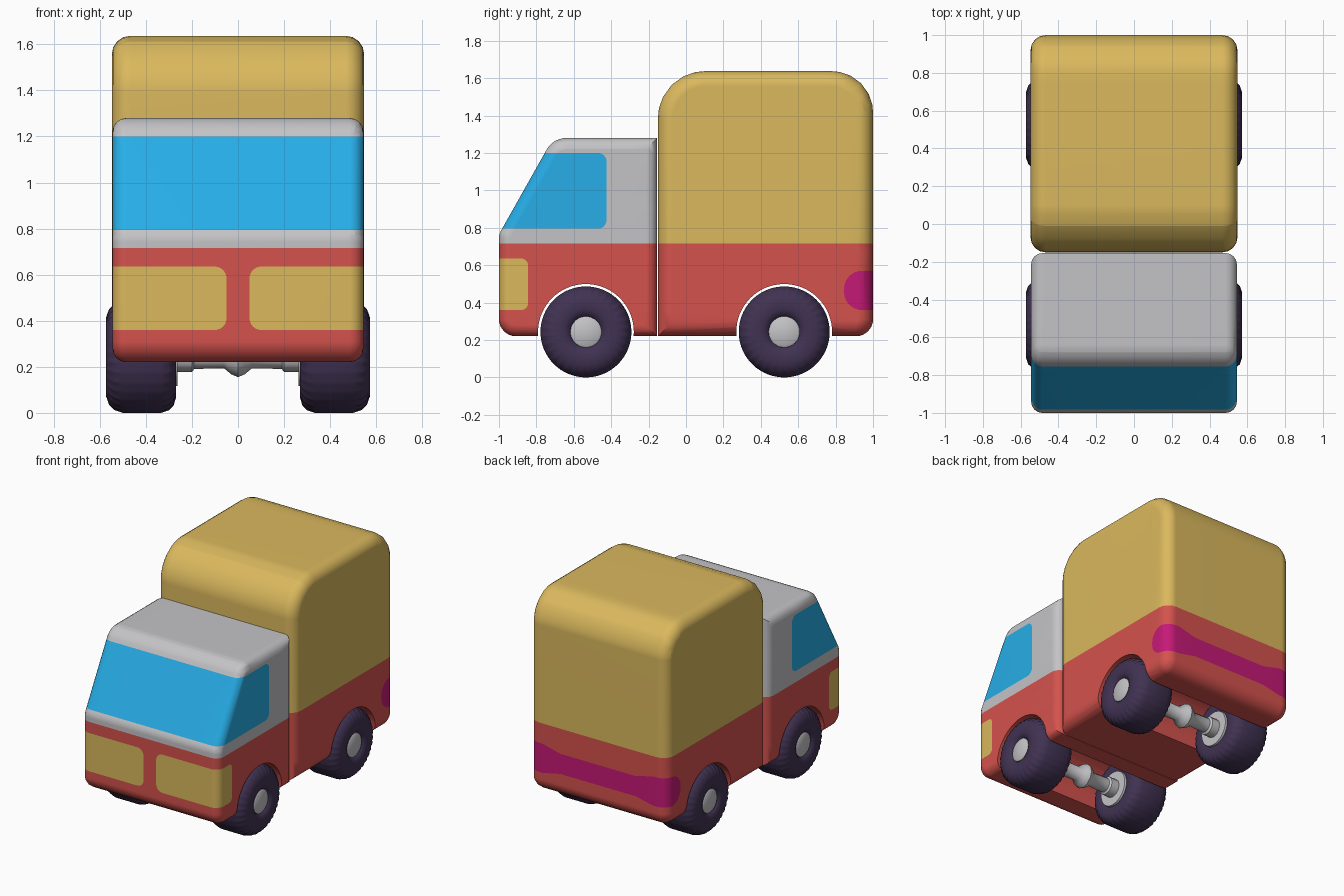
import bpy, bmesh, math
from mathutils import Vector

if "Cube" in bpy.data.objects:
    bpy.data.objects.remove(bpy.data.objects["Cube"])


def material(name, rgb):
    m = bpy.data.materials.new(name)
    m.diffuse_color = (*rgb, 1)
    m.use_nodes = True
    m.node_tree.nodes["Principled BSDF"].inputs["Base Color"].default_value = m.diffuse_color
    return m


RED = material("red paint", (0.66, 0.085, 0.075))
YELLOW = material("yellow paint", (0.70, 0.48, 0.11))
GREY = material("light grey", (0.55, 0.55, 0.57))
BLUE = material("window blue", (0.02, 0.42, 0.80))
PINK = material("tail light pink", (0.56, 0.01, 0.18))
RUBBER = material("dark purple rubber", (0.052, 0.032, 0.085))


def finish(name, bm, mats, angle=40):
    bmesh.ops.recalc_face_normals(bm, faces=bm.faces[:])
    me = bpy.data.meshes.new(name)
    bm.to_mesh(me)
    bm.free()
    ob = bpy.data.objects.new(name, me)
    bpy.context.collection.objects.link(ob)
    for m in mats:
        me.materials.append(m)
    bpy.ops.object.select_all(action='DESELECT')
    ob.select_set(True)
    bpy.context.view_layer.objects.active = ob
    bpy.ops.object.shade_smooth_by_angle(angle=math.radians(angle))
    return ob


def rounded(corners, n=6):
    """Polygon from (a, b, radius) corners, with each corner turned into an arc."""
    out = []
    for i, (a, b, r) in enumerate(corners):
        p = Vector((a, b))
        if r == 0:
            out.append(p)
            continue
        d1 = (Vector(corners[i - 1][:2]) - p).normalized()
        d2 = (Vector(corners[(i + 1) % len(corners)][:2]) - p).normalized()
        half = d1.angle(d2) / 2
        c = p + (d1 + d2).normalized() * r / math.sin(half)
        t = r / math.tan(half)
        v0, v1 = p + d1 * t - c, p + d2 * t - c
        out += [c + v0.lerp(v1, k / n).normalized() * r for k in range(n + 1)]
    return out


def planes(poly, axis):
    """Outward planes of a convex polygon in yz (axis 'x') or xz (axis 'y')."""
    to3 = (lambda v: Vector((0, v[0], v[1]))) if axis == 'x' else (lambda v: Vector((v[0], 0, v[1])))
    mid = sum(poly, Vector((0, 0))) / len(poly)
    res = []
    for p, q in zip(poly, poly[1:] + poly[:1]):
        d = q - p
        nrm = Vector((d.y, -d.x)).normalized()
        if nrm.dot(mid - p) > 0:
            nrm = -nrm
        res.append((to3(p), to3(nrm)))
    return res


def paint(bm, cuts, index):
    """Cut the faces along the planes and colour the part inside all of them."""
    inside = bm.faces[:]
    for co, no in cuts:
        edges = list({e for f in inside for e in f.edges})
        verts = list({v for f in inside for v in f.verts})
        bmesh.ops.bisect_plane(bm, geom=verts + edges + inside, dist=1e-5, plane_co=co, plane_no=no)
        near = {f for v in verts if v.is_valid for f in v.link_faces}
        near |= {f for f in inside if f.is_valid}
        old = set(inside)
        # new faces come from splitting the inside set: keep those tagged below
        inside = [f for f in bm.faces if (f in old or f[tag(bm)] == 1)
                  and (f.calc_center_median() - co).dot(no) < 0]
        for f in bm.faces:
            f[tag(bm)] = 0
        for f in inside:
            f[tag(bm)] = 1
    for f in inside:
        f.material_index = index
    for f in bm.faces:
        f[tag(bm)] = 1


def tag(bm):
    return bm.faces.layers.int["inside"]


def body(corners, half_width, bevel):
    """Side profile extruded across x with rounded flanks."""
    bm = bmesh.new()
    poly = rounded(corners)
    f = bm.faces.new([bm.verts.new((-half_width, p.x, p.y)) for p in poly])
    ext = bmesh.ops.extrude_face_region(bm, geom=[f], use_keep_orig=True)
    bmesh.ops.translate(bm, vec=(2 * half_width, 0, 0),
                        verts=[g for g in ext["geom"] if isinstance(g, bmesh.types.BMVert)])
    bmesh.ops.recalc_face_normals(bm, faces=bm.faces[:])
    rim = [e for e in bm.edges if abs(e.verts[0].co.x - e.verts[1].co.x) < 1e-6]
    bmesh.ops.bevel(bm, geom=rim, offset=bevel, segments=4, profile=0.5,
                    affect='EDGES', clamp_overlap=False)
    layer = bm.faces.layers.int.new("inside")
    for f in bm.faces:
        f[layer] = 1
    return bm


def revolve(name, profile, mat, sx, cy, segs=64, notch=()):
    """Spin an (x, radius) profile round the axle line; notched rings get a tread."""
    bm = bmesh.new()
    rings = []
    for i, (x, r) in enumerate(profile):
        ring = []
        for k in range(segs):
            a = 2 * math.pi * k / segs
            rr = r - (0.008 if i in notch and k % 3 == 0 else 0)
            ring.append(bm.verts.new((sx * x, cy + rr * math.cos(a), AXLE_Z + rr * math.sin(a))))
        rings.append(ring)
    for r0, r1 in zip(rings, rings[1:]):
        for k in range(segs):
            j = (k + 1) % segs
            bm.faces.new((r0[k], r0[j], r1[j], r1[k]))
    bmesh.ops.remove_doubles(bm, verts=bm.verts[:], dist=1e-5)
    return finish(name, bm, [mat])


AXLE_Z = 0.243
AXLES = {"front": -0.535, "rear": 0.525}
UPPER = [(Vector((0, 0, 0.715)), Vector((0, 0, -1)))]


def cut_arch(ob, cy):
    bpy.ops.mesh.primitive_cylinder_add(vertices=64, radius=0.256, depth=2,
                                        location=(0, cy, AXLE_Z), rotation=(0, math.pi / 2, 0))
    cutter = bpy.context.object
    mod = ob.modifiers.new("arch", 'BOOLEAN')
    mod.object, mod.solver = cutter, 'EXACT'
    bpy.context.view_layer.objects.active = ob
    bpy.ops.object.modifier_apply(modifier="arch")
    bpy.data.objects.remove(cutter)
    bpy.ops.object.select_all(action='DESELECT')
    ob.select_set(True)
    bpy.ops.object.shade_smooth_by_angle(angle=math.radians(35))
    ob.modifiers.new("even shading", 'WEIGHTED_NORMAL').keep_sharp = True


# Cab: grey top, wrap-round window, wrap-round headlights
cab = body([(-0.154, 0.22, 0), (-0.154, 1.28, 0), (-0.71, 1.28, 0.12),
            (-1.0, 0.765, 0.09), (-1.0, 0.22, 0.09)], 0.545, 0.06)
paint(cab, UPPER, 1)
paint(cab, planes(rounded([(-1.3, 0.795, 0), (-0.425, 0.795, 0.045),
                           (-0.425, 1.2, 0.045), (-1.3, 1.2, 0)]), 'x'), 2)
for s in (1, -1):
    front = rounded([(0.8 * s, 0.36, 0), (0.05 * s, 0.36, 0.05), (0.05 * s, 0.635, 0.05), (0.8 * s, 0.635, 0)])
    side = rounded([(-1.3, 0.36, 0), (-0.845, 0.36, 0.035), (-0.845, 0.635, 0.035), (-1.3, 0.635, 0)])
    paint(cab, planes(front, 'y') + planes(side, 'x'), 3)
cab = finish("cab", cab, [RED, GREY, BLUE, YELLOW])
cut_arch(cab, AXLES["front"])

# Cargo box: yellow top, pink tail light band wrapping the rear corners
box = body([(-0.15, 0.22, 0), (1.0, 0.22, 0.09), (1.0, 1.637, 0.22),
            (-0.15, 1.637, 0.25)], 0.548, 0.08)
paint(box, UPPER, 1)
tail = planes(rounded([(1.3, 0.36, 0), (0.845, 0.36, 0.095), (0.845, 0.57, 0.095), (1.3, 0.57, 0)]), 'x')
paint(box, tail + planes(rounded([(-0.3, 0.39, 0), (0.3, 0.39, 0), (0.3, 0.535, 0), (-0.3, 0.535, 0)]), 'y'), 2)
for s in (1, -1):
    end = rounded([(0.3 * s, 0.39, 0), (0.44 * s, 0.36, 0), (0.8 * s, 0.36, 0),
                   (0.8 * s, 0.57, 0), (0.44 * s, 0.57, 0), (0.3 * s, 0.535, 0)])
    paint(box, tail + planes(end, 'y'), 2)
box = finish("cargo_box", box, [RED, YELLOW, PINK])
cut_arch(box, AXLES["rear"])

# Wheels, hubs and axles
TIRE = [(0.29, 0.09), (0.275, 0.13), (0.27, 0.18), (0.28, 0.212), (0.30, 0.232), (0.335, 0.243),
        (0.50, 0.243), (0.535, 0.232), (0.56, 0.208), (0.573, 0.17), (0.573, 0.12),
        (0.562, 0.092), (0.545, 0.082)]
HUB = [(0.262, 0), (0.262, 0.125), (0.29, 0.13), (0.3, 0.083), (0.555, 0.083), (0.562, 0.074), (0.562, 0)]
AXLE = [(0, 0.088), (0.03, 0.075), (0.06, 0.05), (0.19, 0.052), (0.2, 0.066), (0.27, 0.066)]
for end, cy in AXLES.items():
    for side, s in (("left", -1), ("right", 1)):
        revolve(f"{end}_{side}_tire", TIRE, RUBBER, s, cy, 96, (3, 4, 7, 8))
        revolve(f"{end}_{side}_hub", HUB, GREY, s, cy, 48)
    revolve(f"{end}_axle", [(-x, r) for x, r in AXLE[:0:-1]] + AXLE, GREY, 1, cy, 12)
